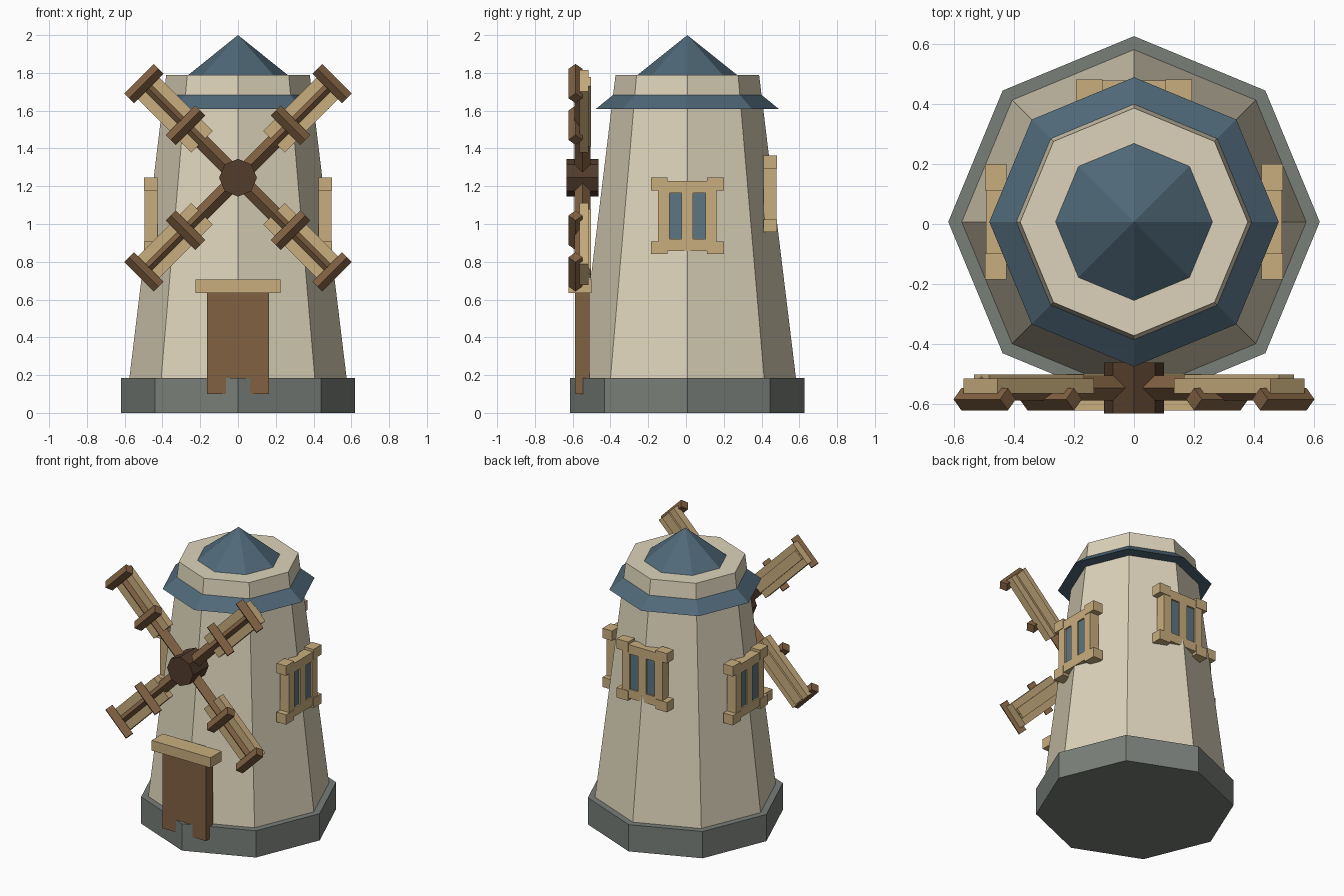
import bpy, bmesh, math
from mathutils import Matrix, Vector

if "Cube" in bpy.data.objects:
    bpy.data.objects.remove(bpy.data.objects["Cube"])

CY = 0.007          # tower axis in y
HUB = Vector((0, 0, 1.245))


def mat(name, rgb):
    m = bpy.data.materials.new(name)
    m.diffuse_color = (*rgb, 1)
    m.use_nodes = True
    m.node_tree.nodes["Principled BSDF"].inputs["Base Color"].default_value = m.diffuse_color
    return m


STONE = mat("stone", (0.19, 0.21, 0.19))
PLASTER = mat("plaster", (0.72, 0.65, 0.49))
SLATE = mat("slate", (0.08, 0.14, 0.19))
TAN = mat("light_wood", (0.58, 0.42, 0.21))
BROWN = mat("wood", (0.22, 0.12, 0.055))
DARK = mat("dark_wood", (0.085, 0.045, 0.025))
GLASS = mat("glass", (0.11, 0.18, 0.22))


def finish(name, bm, material):
    bmesh.ops.recalc_face_normals(bm, faces=bm.faces)
    me = bpy.data.meshes.new(name)
    bm.to_mesh(me)
    bm.free()
    me.materials.append(material)
    ob = bpy.data.objects.new(name, me)
    bpy.context.collection.objects.link(ob)
    return ob


def octagon(name, r1, r2, z1, z2, material):
    """Eight-sided frustum around the tower axis, corners on the axes."""
    bm = bmesh.new()
    bmesh.ops.create_cone(bm, cap_ends=True, segments=8, radius1=r1, radius2=r2,
                          depth=z2 - z1, matrix=Matrix.Translation((0, CY, (z1 + z2) / 2)))
    return finish(name, bm, material)


def boxes(name, spans, material, m=Matrix()):
    """Several boxes (x0,x1,y0,y1,z0,z1) as one object, placed by a matrix."""
    bm = bmesh.new()
    for x0, x1, y0, y1, z0, z1 in spans:
        place = Matrix.Translation(((x0 + x1) / 2, (y0 + y1) / 2, (z0 + z1) / 2))
        size = Matrix.Diagonal((x1 - x0, y1 - y0, z1 - z0, 1))
        bmesh.ops.create_cube(bm, size=1, matrix=m @ place @ size)
    return finish(name, bm, material)


def diamond_bar(name, centre, length, r, axis, material, m):
    """Square bar turned on its edge, running along local x or z."""
    bm = bmesh.new()
    turn = Matrix.Rotation(math.pi / 2, 4, 'Y') if axis == 'x' else Matrix()
    bmesh.ops.create_cone(bm, cap_ends=True, segments=4, radius1=r, radius2=r,
                          depth=length, matrix=m @ Matrix.Translation(centre) @ turn)
    return finish(name, bm, material)


# Tower
octagon("stone_base", 0.62, 0.62, 0, 0.185, STONE)
octagon("tower_wall", 0.575, 0.38, 0.185, 1.79, PLASTER)
octagon("roof_skirt", 0.483, 0.385, 1.61, 1.69, SLATE)
octagon("roof_cap", 0.262, 0, 1.79, 2.0, SLATE)

# Door
boxes("door", [(-0.165, 0.165, -0.587, -0.51, 0.1, 0.64)], BROWN)
boxes("door_lintel", [(-0.225, 0.225, -0.622, -0.5, 0.635, 0.705)], TAN)

# Windows on the back and both sides (local +y faces outward)
for side, angle, out, z in (("back", 0, 0.476, 1.16), ("right", -90, 0.498, 1.043),
                            ("left", 90, 0.498, 1.043)):
    m = Matrix.Translation((0, CY, z)) @ Matrix.Rotation(math.radians(angle), 4, 'Z')
    inner = out - 0.072
    face = out - 0.004
    frame = [(-0.155, 0.155, inner, face, 0.122, 0.185),
             (-0.155, 0.155, inner, face, -0.185, -0.122),
             (-0.03, 0.03, inner, face, -0.125, 0.125)]
    for s in (-1, 1):
        a, b = sorted((s * 0.095, s * 0.155))
        frame.append((a, b, inner, face, -0.125, 0.125))
        a, b = sorted((s * 0.105, s * 0.193))
        frame.append((a, b, inner, out, 0.135, 0.203))
        frame.append((a, b, inner, out, -0.203, -0.135))
    boxes(side + "_window_frame", frame, TAN, m)
    boxes(side + "_window_glass", [(-0.1, 0.1, inner + 0.01, out - 0.014, -0.13, 0.13)], GLASS, m)

# Sail hub
bm = bmesh.new()
bmesh.ops.create_cone(bm, cap_ends=True, segments=8, radius1=0.1, radius2=0.1, depth=0.17,
                      matrix=Matrix.Translation(HUB + Vector((0, -0.547, 0)))
                      @ Matrix.Rotation(math.pi / 2, 4, 'X'))
finish("sail_hub", bm, DARK)

# Four sails, each built pointing up and then turned around the hub
for i in range(4):
    m = Matrix.Translation(HUB) @ Matrix.Rotation(math.radians(45 + 90 * i), 4, 'Y')
    diamond_bar(f"sail_arm_{i + 1}", (0, -0.547, 0.38), 0.68, 0.042, 'z', BROWN, m)
    boxes(f"sail_panel_{i + 1}", [(-0.08, 0.08, -0.565, -0.515, 0.27, 0.725),
                                  (-0.035, 0.035, -0.55, -0.502, 0.27, 0.72)], TAN, m)
    for n, u in (("inner", 0.393), ("outer", 0.705)):
        diamond_bar(f"sail_{n}_slat_{i + 1}", (0, -0.585, u), 0.22, 0.037, 'x', BROWN, m)
